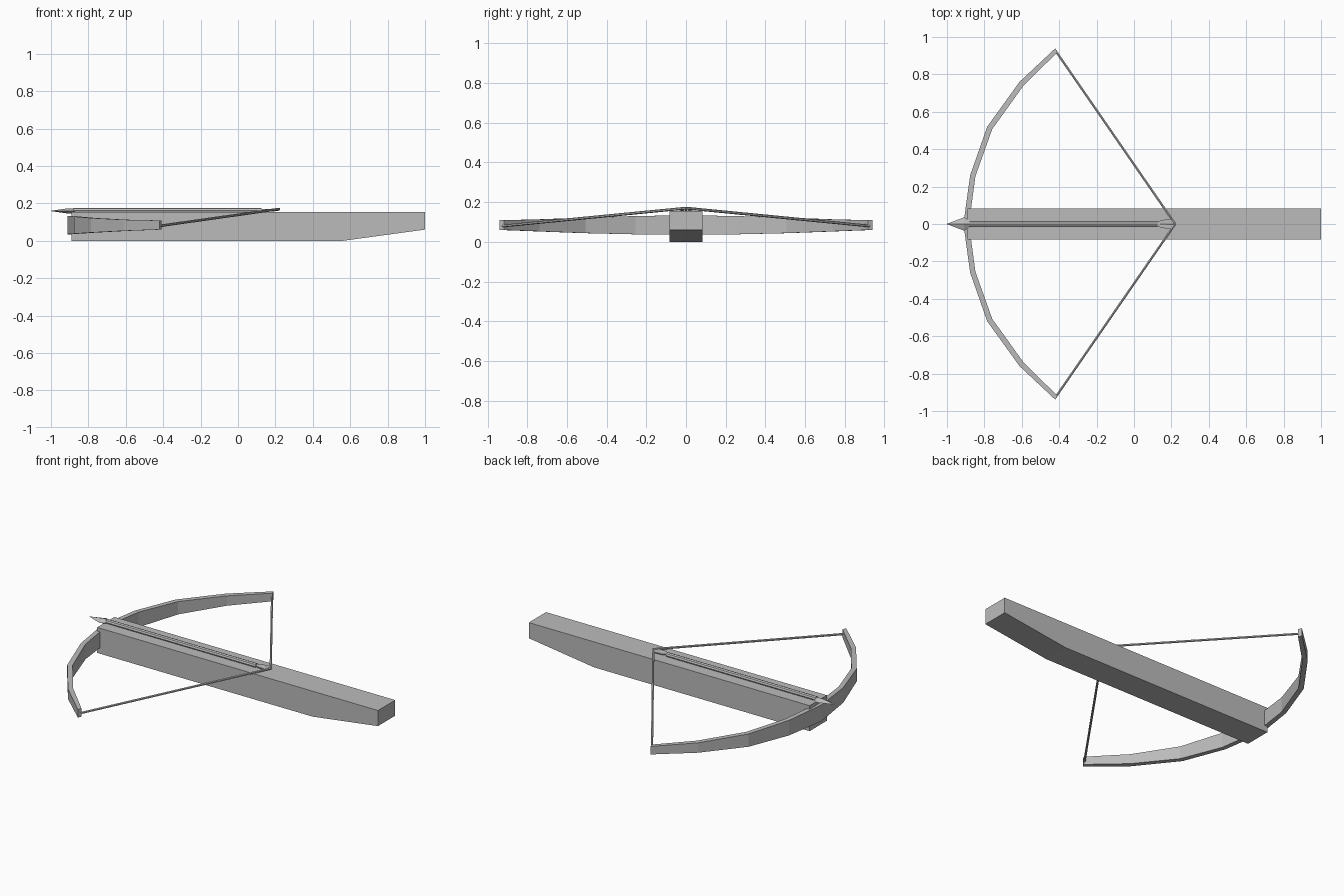
import bpy, bmesh
from mathutils import Vector

if "Cube" in bpy.data.objects:
    bpy.data.objects.remove(bpy.data.objects["Cube"])

grey = bpy.data.materials.new("plain grey")
grey.use_nodes = True
GREY = (0.5, 0.5, 0.5, 1)
grey.diffuse_color = GREY
grey.node_tree.nodes["Principled BSDF"].inputs["Base Color"].default_value = GREY


def loft(name, rings):
    """Skin a list of equal-sized vertex rings and cap both ends."""
    bm = bmesh.new()
    loops = [[bm.verts.new(p) for p in ring] for ring in rings]
    n = len(loops[0])
    for a, b in zip(loops, loops[1:]):
        for i in range(n):
            j = (i + 1) % n
            bm.faces.new((a[i], a[j], b[j], b[i]))
    bm.faces.new(loops[0][::-1])
    bm.faces.new(loops[-1])
    bmesh.ops.remove_doubles(bm, verts=bm.verts, dist=0.0001)
    bmesh.ops.recalc_face_normals(bm, faces=bm.faces)
    mesh = bpy.data.meshes.new(name)
    bm.to_mesh(mesh)
    bm.free()
    mesh.materials.append(grey)
    obj = bpy.data.objects.new(name, mesh)
    bpy.context.collection.objects.link(obj)
    return obj


def rod(name, start, end, radius, sides):
    d = Vector(end) - Vector(start)
    bpy.ops.mesh.primitive_cylinder_add(
        vertices=sides, radius=radius, depth=d.length,
        location=(Vector(start) + Vector(end)) / 2)
    obj = bpy.context.object
    obj.name = name
    obj.rotation_mode = 'QUATERNION'
    obj.rotation_quaternion = d.to_track_quat('Z', 'Y')
    obj.data.materials.append(grey)
    return obj


# Stock: side profile swept across the width
profile = [(-0.89, 0), (0.56, 0), (1, 0.06), (1, 0.155), (-0.89, 0.155)]
loft("stock", [[(x, y, z) for x, z in profile] for y in (-0.083, 0.083)])

# Bow limbs: outer x, inner x, outer y, inner y, bottom, top
half = [(-0.912, -0.882, 0.0, 0.0, 0.035, 0.134),
        (-0.876, -0.848, 0.26, 0.255, 0.038, 0.13),
        (-0.785, -0.758, 0.52, 0.507, 0.044, 0.122),
        (-0.612, -0.592, 0.76, 0.738, 0.053, 0.113),
        (-0.42, -0.41, 0.94, 0.918, 0.06, 0.109)]
stations = [(s, -1) for s in half[:0:-1]] + [(s, 1) for s in half]
loft("bow", [[(xo, yo * m, lo), (xi, yi * m, lo), (xi, yi * m, hi), (xo, yo * m, hi)]
             for (xo, xi, yo, yi, lo, hi), m in stations])

# Drawn string, one strand per side
for side, m in (("left", 1), ("right", -1)):
    rod(side + "_string", (-0.418, 0.924 * m, 0.08), (0.22, 0, 0.17), 0.007, 6)

# Bolt: shaft, pointed head and flat fletching
rod("bolt_shaft", (-0.88, 0, 0.162), (0.125, 0, 0.162), 0.0145, 8)
rod("bolt_nock", (0.12, 0, 0.162), (0.215, 0, 0.166), 0.007, 6)


def diamond(x, w, h):
    return [(x, w, 0.16), (x, 0, 0.16 + h), (x, -w, 0.16), (x, 0, 0.16 - h)]


loft("bolt_head", [diamond(-1, 0.001, 0.001), diamond(-0.908, 0.036, 0.014),
                   diamond(-0.87, 0.014, 0.012)])
fletching = [(0.12, 0.008), (0.15, 0.022), (0.205, 0.025), (0.215, 0.008)]
outline = fletching + [(x, -y) for x, y in reversed(fletching)]
loft("bolt_fletching", [[(x, y, z) for x, y in outline] for z in (0.163, 0.169)])
